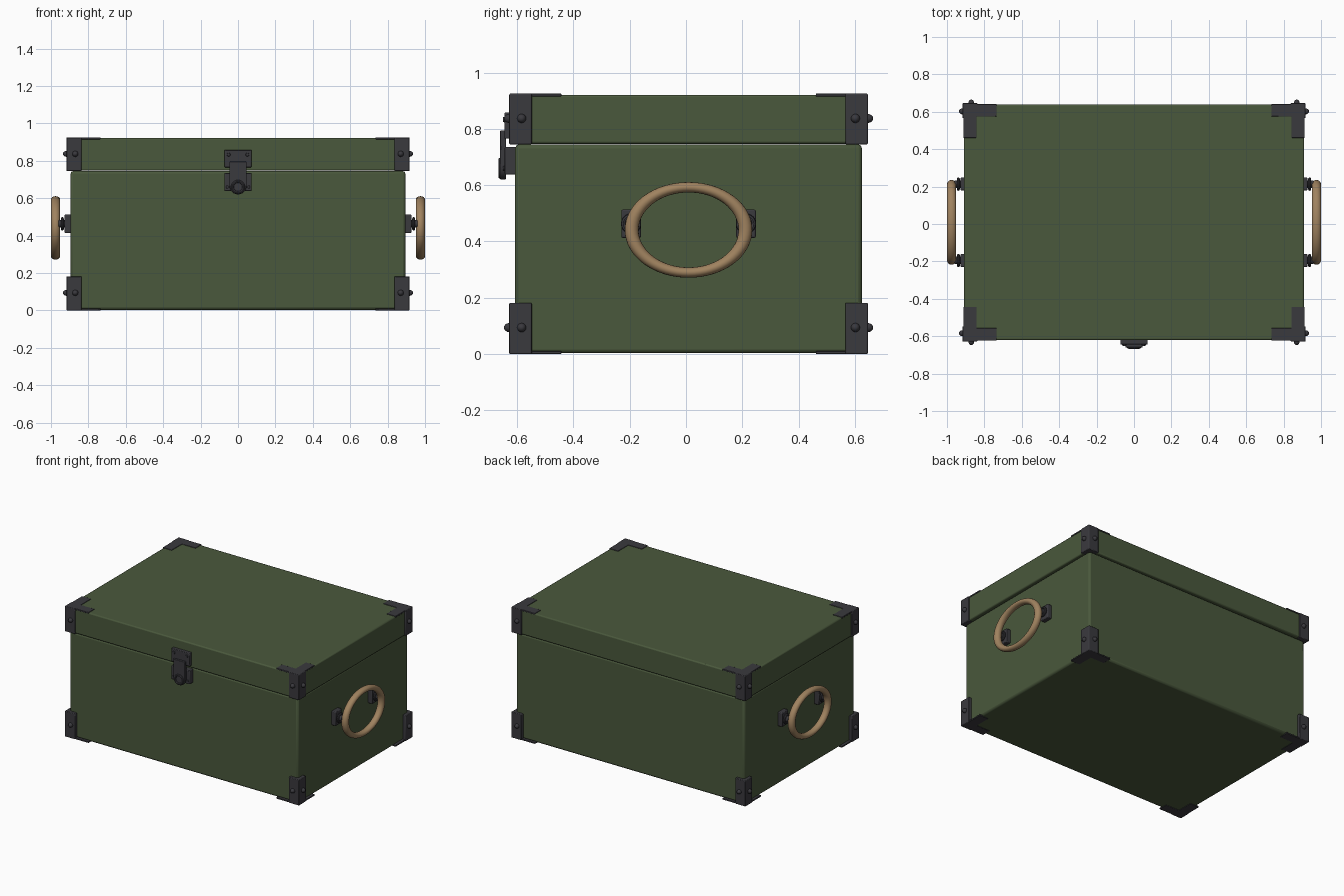
import bpy, bmesh, math
from mathutils import Matrix, Vector

if "Cube" in bpy.data.objects:
    bpy.data.objects.remove(bpy.data.objects["Cube"])

CY = 0.009  # box centre in y (the latch shifts it back)

def mat(name, rgb):
    m = bpy.data.materials.new(name)
    m.diffuse_color = (*rgb, 1)
    m.use_nodes = True
    m.node_tree.nodes["Principled BSDF"].inputs["Base Color"].default_value = m.diffuse_color
    return m

GREEN = mat("olive green", (0.068, 0.098, 0.045))
METAL = mat("dark metal", (0.042, 0.041, 0.048))
ROPE = mat("tan rope", (0.35, 0.225, 0.115))

def finish(name, bm, material, bevel=0.0, segments=2):
    me = bpy.data.meshes.new(name)
    bmesh.ops.recalc_face_normals(bm, faces=bm.faces)
    bm.to_mesh(me)
    bm.free()
    ob = bpy.data.objects.new(name, me)
    bpy.context.collection.objects.link(ob)
    me.materials.append(material)
    if bevel:
        b = ob.modifiers.new("bevel", 'BEVEL')
        b.width, b.segments, b.limit_method = bevel, segments, 'ANGLE'
    bpy.ops.object.select_all(action='DESELECT')
    bpy.context.view_layer.objects.active = ob
    ob.select_set(True)
    bpy.ops.object.shade_smooth_by_angle(angle=math.radians(35))
    return ob

def add_box(bm, x, y, z):
    size = [abs(a[1] - a[0]) for a in (x, y, z)]
    mid = [(a[0] + a[1]) / 2 for a in (x, y, z)]
    bmesh.ops.create_cube(bm, size=1, matrix=Matrix.Translation(mid) @ Matrix.Diagonal((*size, 1)))

def box(name, x, y, z, material, bevel=0.0):
    bm = bmesh.new()
    add_box(bm, x, y, z)
    return finish(name, bm, material, bevel)

def disc(name, centre, axis, r, depth, r2=None, sides=20):
    # cylinder or cone along an axis, centred on a point
    bm = bmesh.new()
    rot = Vector((0, 0, 1)).rotation_difference(Vector(axis)).to_matrix().to_4x4()
    bmesh.ops.create_cone(bm, cap_ends=True, segments=sides, radius1=r, radius2=r if r2 is None else r2,
                          depth=depth, matrix=Matrix.Translation(centre) @ rot)
    return finish(name, bm, METAL)

def rivet(name, centre, axis, r=0.016):
    # domed head: flattened sphere
    bm = bmesh.new()
    rot = Vector((0, 0, 1)).rotation_difference(Vector(axis)).to_matrix().to_4x4()
    bmesh.ops.create_uvsphere(bm, u_segments=16, v_segments=8, radius=1,
                              matrix=Matrix.Translation(centre) @ rot @ Matrix.Diagonal((r, r, 0.019, 1)))
    return finish(name, bm, METAL)

def torus(name, centre, major, minor, squash, axis, material, n=48, m=14):
    # ring around the x or y axis, squashed in z
    bm = bmesh.new()
    rings = []
    for i in range(n):
        a = 2 * math.pi * i / n
        ring = []
        for j in range(m):
            b = 2 * math.pi * j / m
            r = major + minor * math.cos(b)
            u, v, w = r * math.cos(a), r * math.sin(a) * squash, minor * math.sin(b)
            p = (w, u, v) if axis == 'x' else (u, w, v)
            ring.append(bm.verts.new(Vector(centre) + Vector(p)))
        rings.append(ring)
    for i in range(n):
        for j in range(m):
            k, l = (i + 1) % n, (j + 1) % m
            bm.faces.new((rings[i][j], rings[k][j], rings[k][l], rings[i][l]))
    return finish(name, bm, material)

# Body and lid
box("body", (-0.895, 0.895), (CY - 0.616, CY + 0.616), (0.003, 0.745), GREEN, 0.014)
box("lid", (-0.91, 0.91), (CY - 0.63, CY + 0.63), (0.747, 0.921), GREEN, 0.008)

# Corner brackets: upright angle plus a flat L on the top or bottom
HX, HY = 0.917, 0.637
for sx in (-1, 1):
    for sy in (-1, 1):
        for level, z0, z1, flat in (("bottom", 0.0, 0.182, (0.0, 0.01)),
                                    ("lid", 0.745, 0.925, (0.915, 0.925))):
            name = f"{level}_corner_{'right' if sx > 0 else 'left'}_{'back' if sy > 0 else 'front'}"
            X = lambda v: sx * v
            Y = lambda v: CY + sy * v
            # upright angle from an L profile
            prof = [(HX, HY), (HX - 0.08, HY), (HX - 0.08, HY - 0.03), (HX - 0.03, HY - 0.03),
                    (HX - 0.03, HY - 0.08), (HX, HY - 0.08)]
            bm = bmesh.new()
            f = bm.faces.new([bm.verts.new((X(a), Y(b), z0)) for a, b in prof])
            ext = bmesh.ops.extrude_face_region(bm, geom=[f])
            bmesh.ops.translate(bm, vec=(0, 0, z1 - z0),
                                verts=[v for v in ext["geom"] if isinstance(v, bmesh.types.BMVert)])
            finish(name + "_angle", bm, METAL, 0.004)
            # flat L plate
            prof = [(0.912, 0.632), (0.735, 0.632), (0.735, 0.566), (0.842, 0.566),
                    (0.842, 0.452), (0.912, 0.452)]
            bm = bmesh.new()
            f = bm.faces.new([bm.verts.new((X(a), Y(b), flat[0])) for a, b in prof])
            ext = bmesh.ops.extrude_face_region(bm, geom=[f])
            bmesh.ops.translate(bm, vec=(0, 0, flat[1] - flat[0]),
                                verts=[v for v in ext["geom"] if isinstance(v, bmesh.types.BMVert)])
            finish(name + "_plate", bm, METAL, 0.002)
            zr = 0.094 if level == "bottom" else 0.837
            rivet(name + "_rivet_y", (X(0.87), Y(HY), zr), (0, sy, 0))
            rivet(name + "_rivet_x", (X(HX), Y(0.593), zr), (sx, 0, 0))

# Rope ring handles and their mounts
for sx, side in ((-1, "left"), (1, "right")):
    torus(side + "_handle", (sx * 0.9755, CY, 0.441), 0.202, 0.0245, 0.75, 'x', ROPE, 64, 16)
    for sy, end in ((-1, "front"), (1, "back")):
        y, z = CY + sy * 0.204, 0.463
        n = f"{side}_handle_mount_{end}"
        box(n + "_plate", (sx * 0.89, sx * 0.927), (y - 0.035, y + 0.035), (z - 0.05, z + 0.05), METAL, 0.005)
        disc(n + "_post", (sx * 0.94, y, z), (sx, 0, 0), 0.02, 0.04)
        torus(n + "_loop", (sx * 0.939, y, z), 0.028, 0.008, 1, 'x', METAL, 24, 8)

# Latch: lid plate, body plate, hasp with rounded end, ring and rivets
box("latch_lid_plate", (-0.072, 0.072), (-0.645, -0.615), (0.765, 0.858), METAL, 0.004)
box("latch_body_plate", (-0.072, 0.072), (-0.644, -0.602), (0.638, 0.735), METAL, 0.004)
bm = bmesh.new()
outline = [(-0.046, 0.795), (-0.046, 0.67)]
outline += [(0.046 * math.cos(a), 0.666 + 0.046 * math.sin(a))
            for a in (math.pi + math.pi * i / 12 for i in range(13))]
outline += [(0.046, 0.67), (0.046, 0.795)]
f = bm.faces.new([bm.verts.new((x, -0.64, z)) for x, z in outline])
ext = bmesh.ops.extrude_face_region(bm, geom=[f])
bmesh.ops.translate(bm, vec=(0, -0.02, 0),
                    verts=[v for v in ext["geom"] if isinstance(v, bmesh.types.BMVert)])
finish("latch_hasp", bm, METAL, 0.003)
torus("latch_ring", (0, -0.659, 0.66), 0.03, 0.008, 1, 'y', METAL, 28, 8)
for sx in (-1, 1):
    s = "right" if sx > 0 else "left"
    disc(f"latch_upper_rivet_{s}", (sx * 0.05, -0.646, 0.833), (0, -1, 0), 0.011, 0.01, 0.008, 14)
    disc(f"latch_lower_rivet_{s}", (sx * 0.057, -0.645, 0.66), (0, -1, 0), 0.009, 0.01, 0.007, 14)
